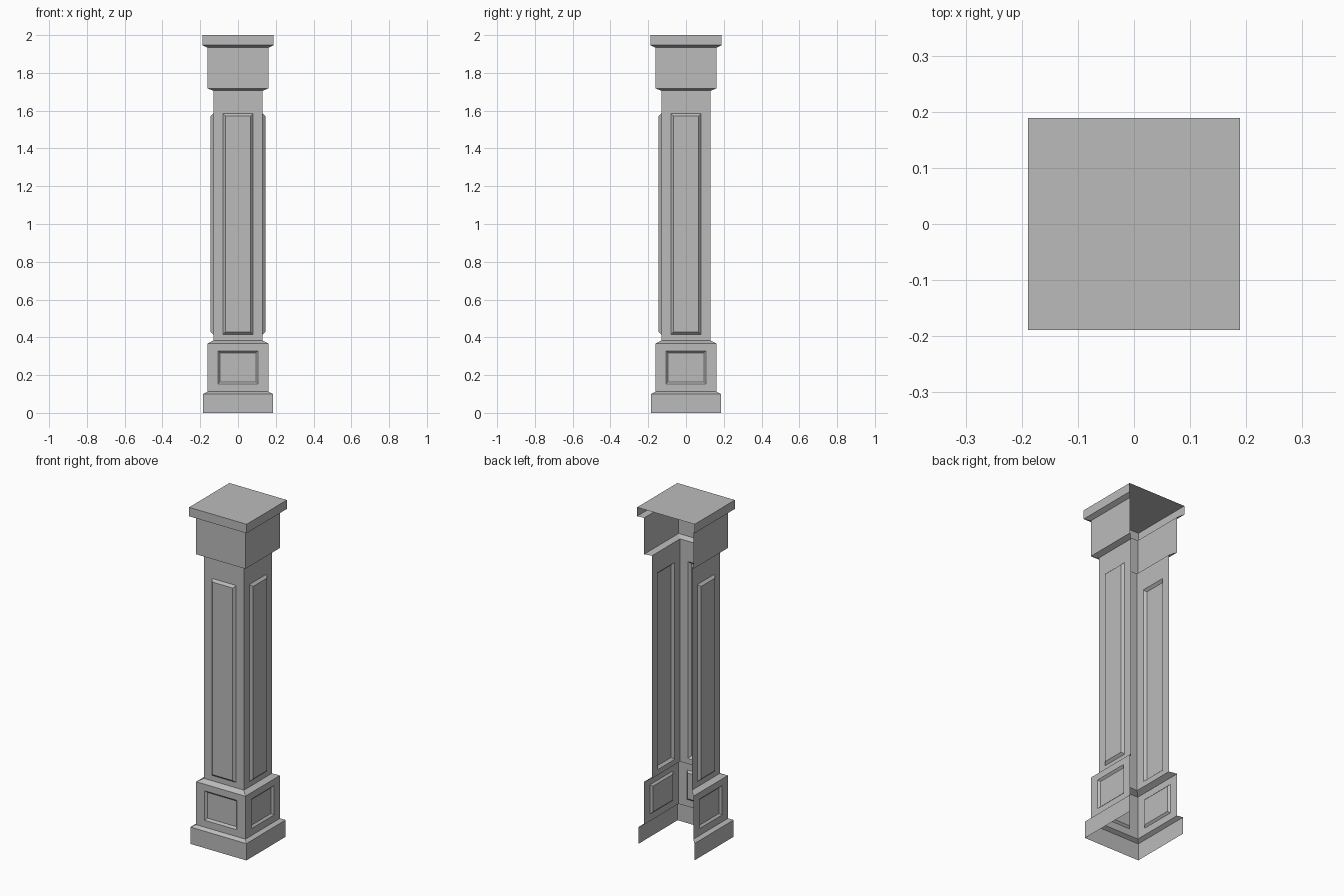
import bpy
import bmesh
from math import pi
from mathutils import Matrix, Vector

cube = bpy.data.objects.get("Cube")
if cube:
    bpy.data.objects.remove(cube)

stone = bpy.data.materials.new("grey_stone")
stone.use_nodes = True
GREY = (0.5, 0.5, 0.5, 1)
stone.diffuse_color = GREY
stone.node_tree.nodes["Principled BSDF"].inputs["Base Color"].default_value = GREY


def front_strip(bm, low, high):
    """Mitred quad across the front between two (half width, height) levels."""
    (w0, z0), (w1, z1) = low, high
    bm.faces.new([bm.verts.new(p) for p in
                  [(-w0, -w0, z0), (w0, -w0, z0), (w1, -w1, z1), (-w1, -w1, z1)]])


def front_panel(bm, half, low, high, panel, bevel, depth):
    """Front wall holding a bevelled panel; positive depth is raised."""
    w, z0, z1 = panel
    frames = [(half, low, high, 0), (w, z0, z1, 0),
              (w - bevel, z0 + bevel, z1 - bevel, depth)]
    rings = [[bm.verts.new((x, -half - d, z)) for x, z in
              [(-a, b), (a, b), (a, t), (-a, t)]] for a, b, t, d in frames]
    for outer, inner in zip(rings, rings[1:]):
        for i in range(4):
            j = (i + 1) % 4
            bm.faces.new([outer[i], outer[j], inner[j], inner[i]])
    bm.faces.new(rings[-1])


def finish(name, bm, top=None):
    """Repeat the front on both sides, leaving the back open."""
    front = bm.faces[:]
    for turn in (pi / 2, -pi / 2):
        copy = bmesh.ops.duplicate(bm, geom=front)["geom"]
        verts = [v for v in copy if isinstance(v, bmesh.types.BMVert)]
        bmesh.ops.rotate(bm, verts=verts, cent=Vector(),
                         matrix=Matrix.Rotation(turn, 3, "Z"))
    if top:
        w, z = top
        bm.faces.new([bm.verts.new((x, y, z)) for x, y in
                      [(-w, -w), (w, -w), (w, w), (-w, w)]])
    bmesh.ops.remove_doubles(bm, verts=bm.verts, dist=0.0001)
    mesh = bpy.data.meshes.new(name)
    bm.to_mesh(mesh)
    bm.free()
    mesh.materials.append(stone)
    bpy.context.collection.objects.link(bpy.data.objects.new(name, mesh))


BASE, BLOCK, SHAFT, CAP = 0.184, 0.162, 0.131, 0.189

# Plinth with sloped ledge
bm = bmesh.new()
front_strip(bm, (BASE, 0), (BASE, 0.1))
front_strip(bm, (BASE, 0.1), (BLOCK, 0.112))
finish("plinth", bm)

# Pedestal with recessed panels and sloped ledge
bm = bmesh.new()
front_panel(bm, BLOCK, 0.112, 0.367, (0.106, 0.153, 0.328), 0.011, -0.011)
front_strip(bm, (BLOCK, 0.367), (SHAFT, 0.383))
finish("pedestal", bm)

# Shaft with raised panels
bm = bmesh.new()
front_panel(bm, SHAFT, 0.383, 1.706, (0.08, 0.415, 1.585), 0.013, 0.014)
finish("shaft", bm)

# Upper block with sloped underside
bm = bmesh.new()
front_strip(bm, (SHAFT, 1.706), (BLOCK, 1.718))
front_strip(bm, (BLOCK, 1.718), (BLOCK, 1.934))
finish("upper_block", bm)

# Cap with sloped underside and flat top
bm = bmesh.new()
front_strip(bm, (BLOCK, 1.934), (CAP, 1.947))
front_strip(bm, (CAP, 1.947), (CAP, 2))
finish("cap", bm, (CAP, 2))
